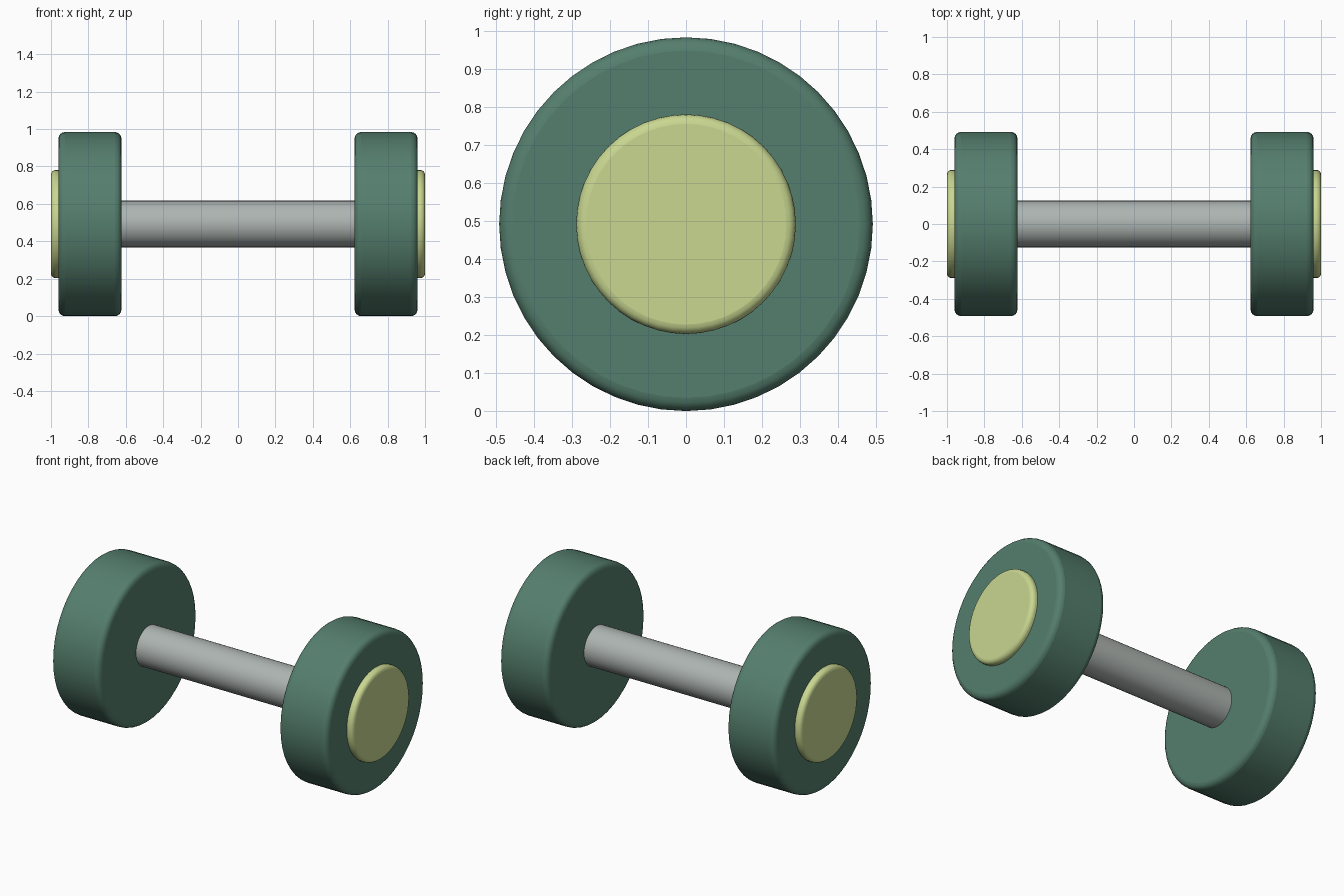
import bpy
import math

if "Cube" in bpy.data.objects:
    bpy.data.objects.remove(bpy.data.objects["Cube"])

CENTRE_Z = 0.492


def material(name, rgb):
    mat = bpy.data.materials.new(name)
    mat.diffuse_color = (*rgb, 1.0)
    mat.use_nodes = True
    mat.node_tree.nodes["Principled BSDF"].inputs["Base Color"].default_value = mat.diffuse_color
    return mat


def disc(name, x0, x1, radius, mat, bevel=0.0, sides=48):
    """Cylinder along x from x0 to x1, with optional rounded rims."""
    bpy.ops.mesh.primitive_cylinder_add(
        vertices=sides, radius=radius, depth=abs(x1 - x0),
        location=((x0 + x1) / 2, 0, CENTRE_Z), rotation=(0, math.pi / 2, 0))
    ob = bpy.context.object
    ob.name = name
    ob.data.materials.append(mat)
    bpy.ops.object.transform_apply(location=False, rotation=True, scale=True)
    bpy.ops.object.shade_smooth_by_angle(angle=math.radians(35))
    if bevel:
        mod = ob.modifiers.new("rounded_rim", "BEVEL")
        mod.width = bevel
        mod.segments = 4
        mod.limit_method = "ANGLE"
        mod.angle_limit = math.radians(40)
    return ob


green = material("green_rubber", (0.09, 0.21, 0.155))
lime = material("lime_cap", (0.58, 0.68, 0.28))
metal = material("grey_metal", (0.42, 0.46, 0.44))

# Handle bar running into both weights
disc("handle", -0.64, 0.64, 0.125, metal, sides=32)

# Weight and end cap on each side
for side, s in (("left", -1), ("right", 1)):
    disc(f"weight_{side}", s * 0.623, s * 0.96, 0.492, green, bevel=0.035)
    disc(f"end_cap_{side}", s * 0.92, s * 1.0, 0.289, lime, bevel=0.025)
